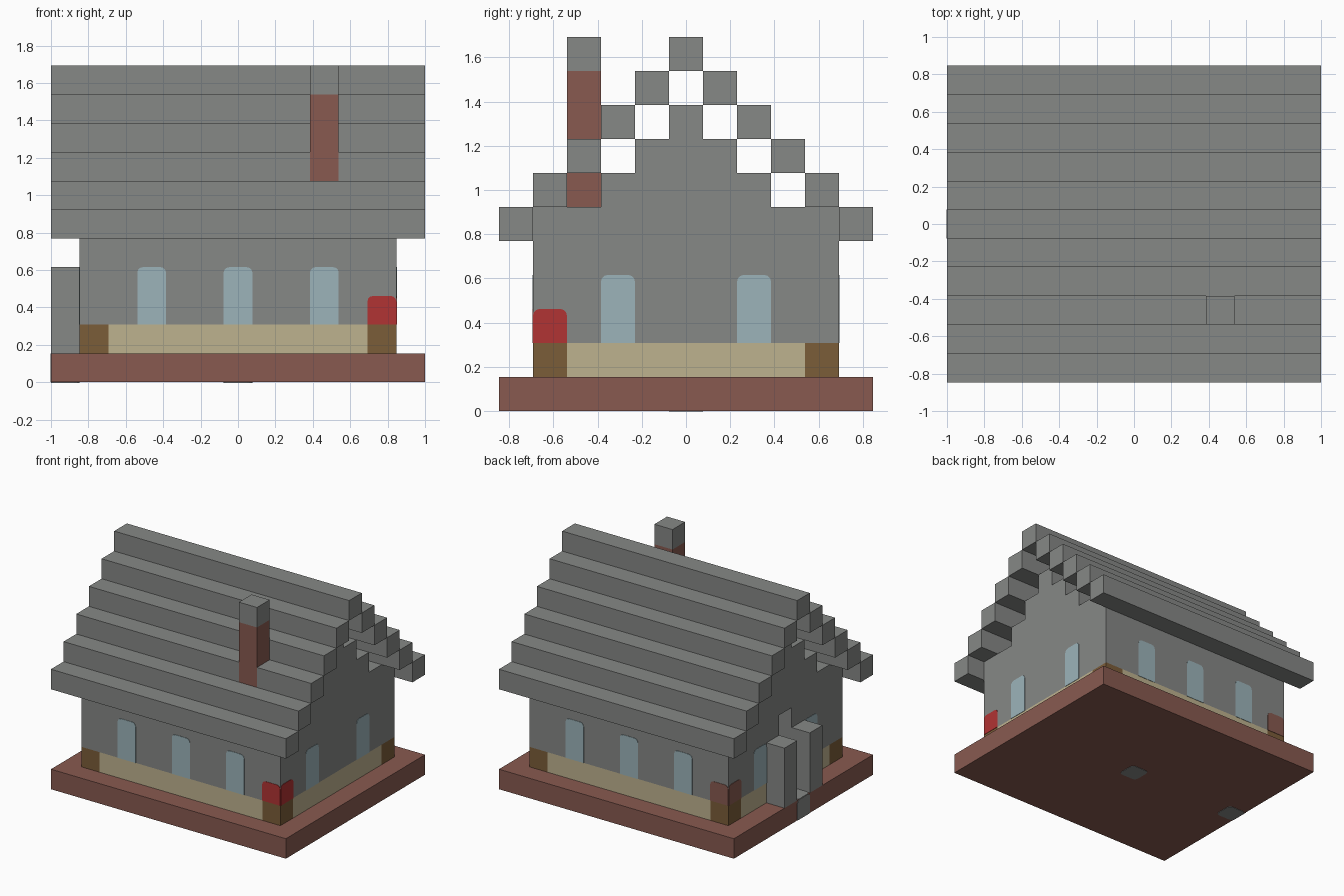
import bpy, bmesh, math
from mathutils import Vector

U = 2 / 13                      # edge length of one building block
NX, NY = 13, 11                 # footprint in blocks
ORIGIN = Vector((-1, -NY * U / 2, 0))

old = bpy.data.objects.get("Cube")
if old:
    bpy.data.objects.remove(old, do_unlink=True)


def material(name, hexcode):
    srgb = [int(hexcode[i:i + 2], 16) / 255 for i in (0, 2, 4)]
    lin = [c / 12.92 if c <= 0.04045 else ((c + 0.055) / 1.055) ** 2.4 for c in srgb]
    m = bpy.data.materials.new(name)
    m.use_nodes = True
    m.diffuse_color = (*lin, 1)
    m.node_tree.nodes["Principled BSDF"].inputs["Base Color"].default_value = (*lin, 1)
    return m


STONE = material("grey stone", "868886")
BRICK = material("brick", "885a50")
SAND = material("sandstone", "beb28f")
WOOD = material("brown wood", "7b5d39")
GLASS = material("pale glass", "9cb4ba")
RED = material("red", "b13333")


def finish(name, bm, mat):
    mesh = bpy.data.meshes.new(name)
    bmesh.ops.recalc_face_normals(bm, faces=bm.faces)
    bm.to_mesh(mesh)
    bm.free()
    mesh.materials.append(mat)
    ob = bpy.data.objects.new(name, mesh)
    bpy.context.collection.objects.link(ob)
    return ob


def span(xs, ys, zs):
    """All block cells in three inclusive ranges."""
    rng = [range(a, b + 1) for a, b in (xs, ys, zs)]
    return {(x, y, z) for x in rng[0] for y in rng[1] for z in rng[2]}


def blocks(name, cells, mat):
    """Join cells into one shell, keeping only the outer faces."""
    bm = bmesh.new()
    for cell in sorted(cells):
        mid = Vector(cell) + Vector((0.5, 0.5, 0.5))
        for axis in range(3):
            for sign in (-1, 1):
                n = Vector((0, 0, 0))
                n[axis] = sign
                if tuple(int(c + d) for c, d in zip(cell, n)) in cells:
                    continue
                u = Vector((0, 0, 0))
                u[(axis + 1) % 3] = 0.5
                v = n.cross(u)
                ring = [mid + n / 2 + a * u + b * v
                        for a, b in ((-1, -1), (1, -1), (1, 1), (-1, 1))]
                bm.faces.new([bm.verts.new(ORIGIN + p * U) for p in ring])
    bmesh.ops.remove_doubles(bm, verts=bm.verts, dist=0.001)
    bmesh.ops.dissolve_limit(bm, angle_limit=0.02, verts=bm.verts, edges=bm.edges)
    return finish(name, bm, mat)


def plate(name, cell, normal, mat, tall=1, round_all=False):
    """Thin panel with rounded corners lying on one side of a cell."""
    n = Vector(normal)
    v = Vector((0, 1, 0)) if n.z else Vector((0, 0, 1))
    u = v.cross(n)
    mid = ORIGIN + (Vector(cell) + Vector((0.5, 0.5, 0.5)) + n / 2 + v * (tall - 1) / 2) * U
    w, h, r = U / 2, tall * U / 2, 0.03
    outline = []
    for i, (sx, sy) in enumerate(((1, 1), (-1, 1), (-1, -1), (1, -1))):
        if sy < 0 and not round_all:
            outline.append((sx * w, sy * h))
            continue
        for k in range(4):
            a = math.pi / 2 * (i + k / 3)
            outline.append((sx * (w - r) + r * math.cos(a), sy * (h - r) + r * math.sin(a)))
    bm = bmesh.new()
    face = bm.faces.new([bm.verts.new(mid + u * a + v * b) for a, b in outline])
    top = bmesh.ops.extrude_face_region(bm, geom=[face])["geom"]
    bmesh.ops.translate(bm, vec=n * 0.003,
                        verts=[e for e in top if isinstance(e, bmesh.types.BMVert)])
    return finish(name, bm, mat)


# Base slab
blocks("base_slab", span((0, 12), (0, 10), (0, 0)), BRICK)

# Chimney shaft and cap
chimney = span((9, 9), (2, 2), (1, 9))
blocks("chimney", chimney, BRICK)
blocks("chimney_cap", {(9, 2, 10)}, STONE)

# Hollow walls with stepped gables and a doorway in the right end
doorway = span((1, 1), (5, 5), (1, 4))
ring = span((1, 11), (1, 9), (1, 5)) - span((2, 10), (2, 8), (1, 5)) - doorway
gables = set()
for x in (1, 11):
    for step in range(3):
        gables |= span((x, x), (3 + step, 7 - step), (6 + step, 6 + step))
blocks("walls", {c for c in ring if c[2] > 1} | gables, STONE)

# Plinth course with wooden corner blocks
corners = {(x, y, 1) for x in (1, 11) for y in (1, 9)}
blocks("plinth", {c for c in ring if c[2] == 1} - corners, SAND)
for i, c in enumerate(sorted(corners)):
    blocks(f"corner_block_{i + 1}", {c}, WOOD)

# Stepped roof beams, mirrored front to back up to the ridge
for step in range(6):
    for side, y in {"front": step, "back": 10 - step}.items():
        if step == 5 and side == "back":
            continue
        name = "roof_ridge" if step == 5 else f"roof_beam_{side}_{step + 1}"
        blocks(name, span((0, 12), (y, y), (5 + step, 5 + step)) - chimney, STONE)

# Porch pillars
for name, y in (("front", 4), ("back", 6)):
    blocks(f"porch_pillar_{name}", span((0, 0), (y, y), (1, 3)), STONE)

# Windows on all four sides
for x in (3, 6, 9):
    plate(f"window_front_{x}", (x, 1, 2), (0, -1, 0), GLASS, tall=2)
    plate(f"window_back_{x}", (x, 9, 2), (0, 1, 0), GLASS, tall=2)
for y in (3, 7):
    plate(f"window_left_{y}", (11, y, 2), (1, 0, 0), GLASS, tall=2)
    plate(f"window_right_{y}", (1, y, 2), (-1, 0, 0), GLASS, tall=2)

# Coloured corner panels
plate("red_panel_front", (11, 1, 2), (0, -1, 0), RED)
plate("red_panel_side", (11, 1, 2), (1, 0, 0), RED)
plate("brick_panel_back", (1, 9, 2), (0, 1, 0), BRICK)
plate("brick_panel_side", (1, 9, 2), (-1, 0, 0), BRICK)

# Stone insets in the slab, under the middle and at the doorstep
plate("floor_inset", (6, 5, 0), (0, 0, -1), STONE, round_all=True)
plate("doorstep_inset_under", (0, 5, 0), (0, 0, -1), STONE, round_all=True)
plate("doorstep_inset_top", (0, 5, 0), (0, 0, 1), STONE, round_all=True)
plate("doorstep_inset_side", (0, 5, 0), (-1, 0, 0), STONE)
